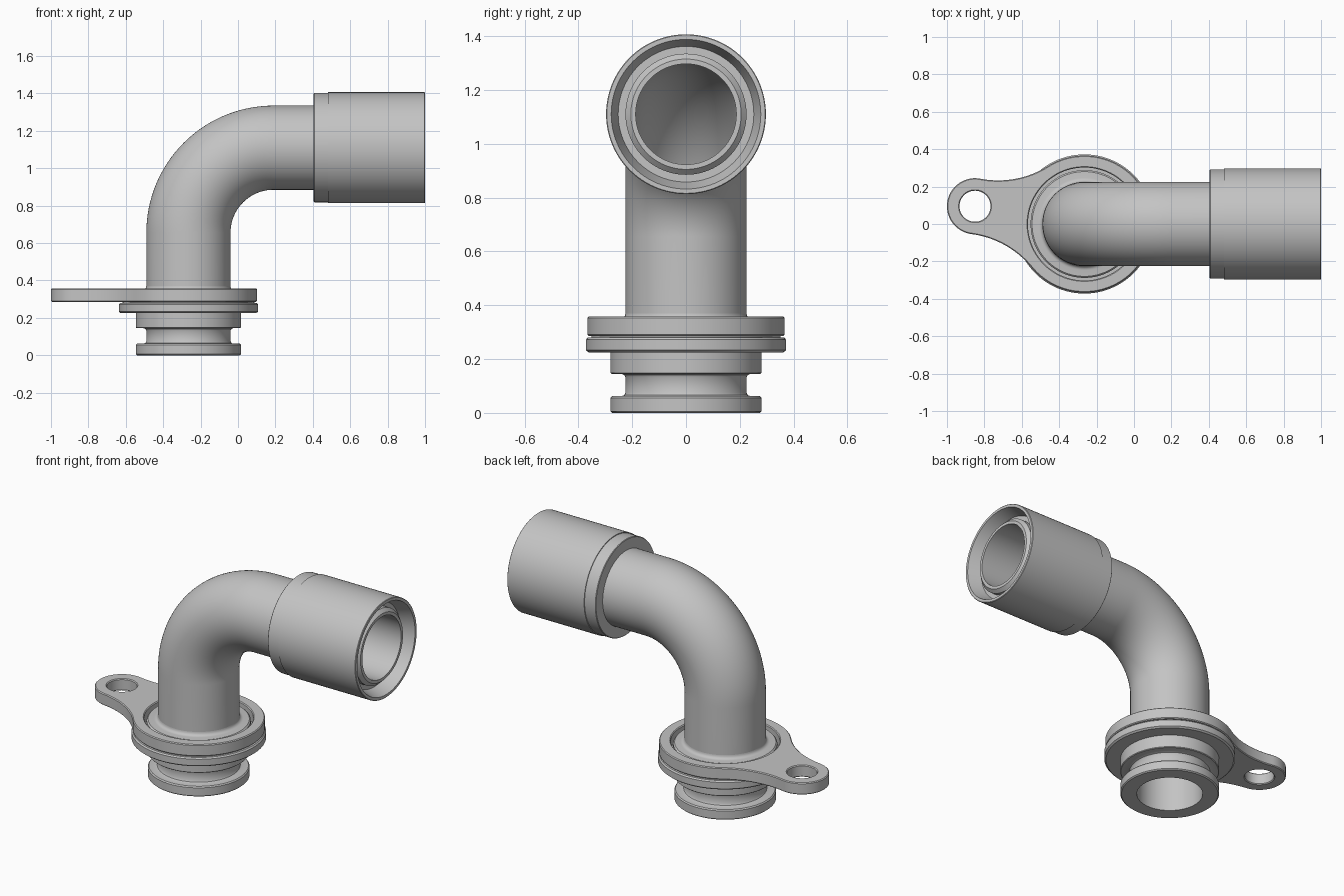
import bpy, bmesh
from math import sin, cos, pi, atan2, hypot, sqrt
from mathutils import Vector

cube = bpy.data.objects.get("Cube")
if cube:
    bpy.data.objects.remove(cube)

metal = bpy.data.materials.new("light_grey_metal")
metal.use_nodes = True
grey = (0.55, 0.55, 0.55, 1)
metal.diffuse_color = grey
metal.node_tree.nodes["Principled BSDF"].inputs["Base Color"].default_value = grey

# Centre line: straight up, quarter bend, then straight along +x
AXIS_X, BEND_Z, BEND_R = -0.265, 0.655, 0.455
BEND_LEN = BEND_R * pi / 2
SEGMENTS = 96


def along(x):
    """Distance along the centre line for a place on the horizontal run."""
    return BEND_Z + BEND_LEN + x - (AXIS_X + BEND_R)


def frame(s):
    """Point on the centre line and its in-plane side direction."""
    a = min(max((s - BEND_Z) / BEND_R, 0), pi / 2)
    point = Vector((AXIS_X + BEND_R * (1 - cos(a)), 0, BEND_Z + BEND_R * sin(a)))
    tangent = Vector((sin(a), 0, cos(a)))
    extra = s - BEND_Z if s < BEND_Z else max(s - BEND_Z - BEND_LEN, 0)
    return point + tangent * extra, Vector((cos(a), 0, -sin(a)))


def finish(name, bm):
    bmesh.ops.recalc_face_normals(bm, faces=bm.faces)
    mesh = bpy.data.meshes.new(name)
    bm.to_mesh(mesh)
    bm.free()
    mesh.materials.append(metal)
    obj = bpy.data.objects.new(name, mesh)
    bpy.context.collection.objects.link(obj)
    bpy.ops.object.select_all(action='DESELECT')
    obj.select_set(True)
    bpy.context.view_layer.objects.active = obj
    bpy.ops.object.shade_smooth_by_angle(angle=pi / 6)


def bridge(bm, a, b):
    for i in range(len(a)):
        j = (i + 1) % len(a)
        bm.faces.new((a[i], a[j], b[j], b[i]))


def sweep(name, profile):
    """Closed (distance, radius) profile turned about the centre line."""
    bm = bmesh.new()
    rings = []
    for s, r in profile:
        centre, side = frame(s)
        turns = [2 * pi * i / SEGMENTS for i in range(SEGMENTS)]
        rings.append([bm.verts.new(centre + r * (side * cos(t) + Vector((0, sin(t), 0))))
                      for t in turns])
    for i, ring in enumerate(rings):
        bridge(bm, ring, rings[(i + 1) % len(rings)])
    finish(name, bm)


# Bent pipe: outer wall up, chamfered mouth, inner wall back down
STEPS = 32
bend = [BEND_Z + BEND_LEN * i / STEPS for i in range(STEPS + 1)]
BORE, PIPE = 0.187, 0.225
sweep("bent_pipe",
      [(0, BORE), (0, 0.2), (0.3, 0.2), (0.3, PIPE)]
      + [(s, PIPE) for s in bend]
      + [(along(0.95), PIPE), (along(0.97), 0.205), (along(0.97), BORE)]
      + [(s, BORE) for s in reversed(bend)])

# Base fitting: lip, seal groove, shoulder, disc and inner collar with fillet
fillet = [(0.37 - 0.022 * sin(t), 0.247 - 0.022 * cos(t))
          for t in [pi / 2 * (1 - i / 5) for i in range(6)]]
sweep("base_fitting",
      [(0, 0.2), (0, 0.274), (0.006, 0.281), (0.055, 0.281), (0.062, 0.275),
       (0.062, 0.24), (0.066, 0.23), (0.075, PIPE), (0.132, PIPE), (0.141, 0.23),
       (0.145, 0.24), (0.145, 0.277), (0.149, 0.281), (0.225, 0.281),
       (0.225, 0.362), (0.233, 0.372), (0.272, 0.372), (0.28, 0.365),
       (0.28, 0.352), (0.29, 0.352), (0.29, 0.288), (0.338, 0.288), (0.346, 0.28)]
      + fillet + [(0.37, 0.2)])

# Sleeve: slimmer collar, long shell, tapered mouth with a recessed floor
sweep("connector_sleeve",
      [(along(x), r) for x, r in
       [(0.405, 0.22), (0.405, 0.289), (0.408, 0.292), (0.48, 0.292), (0.48, 0.297),
        (0.997, 0.297), (1, 0.294), (1, 0.278), (0.92, 0.252), (0.92, 0.22)]])

# Mounting plate: round flange blended into an ear with a bolt hole
MAIN_R, EAR_R, BLEND_R = 0.366, 0.15, 0.5
main = Vector((AXIS_X, 0))
ear = Vector((-0.85, 0.095))
span = (ear - main).length
u = (ear - main) / span
v = Vector((-u.y, u.x))
cx = (span ** 2 + (MAIN_R + BLEND_R) ** 2 - (EAR_R + BLEND_R) ** 2) / (2 * span)
ch = sqrt((MAIN_R + BLEND_R) ** 2 - cx ** 2)


def arc(x, y, r, start, end, n):
    angles = [start + (end - start) * i / n for i in range(n)]
    return [main + u * (x + r * cos(t)) + v * (y + r * sin(t)) for t in angles]


def outline(inset):
    on_main, on_ear = atan2(ch, cx), atan2(ch, cx - span)
    near, far = atan2(ch, -cx), atan2(ch, span - cx)
    blend = BLEND_R + inset
    return (arc(0, 0, MAIN_R - inset, on_main, 2 * pi - on_main, 72)
            + arc(cx, -ch, blend, near, far, 20)
            + arc(span, 0, EAR_R - inset, -on_ear, on_ear, 40)
            + arc(cx, ch, blend, -far, -near, 20))


bm = bmesh.new()
low, high, edge = 0.286, 0.358, 0.005
levels = [(low, edge), (low + edge, 0), (high - edge, 0), (high, edge)]
walls = [outline,
         lambda d: arc(0, 0, 0.302 + d, 0, 2 * pi, 96),
         lambda d: arc(span, 0, 0.083 + d, 0, 2 * pi, 48)]
caps = ([], [])
for wall in walls:
    loops = [[bm.verts.new((p.x, p.y, z)) for p in wall(d)] for z, d in levels]
    for a, b in zip(loops, loops[1:]):
        bridge(bm, a, b)
    for cap, loop in zip(caps, (loops[0], loops[-1])):
        cap += [bm.edges.get((loop[i - 1], loop[i])) for i in range(len(loop))]
for cap in caps:
    bmesh.ops.triangle_fill(bm, edges=cap, use_beauty=True)
finish("mounting_plate", bm)
